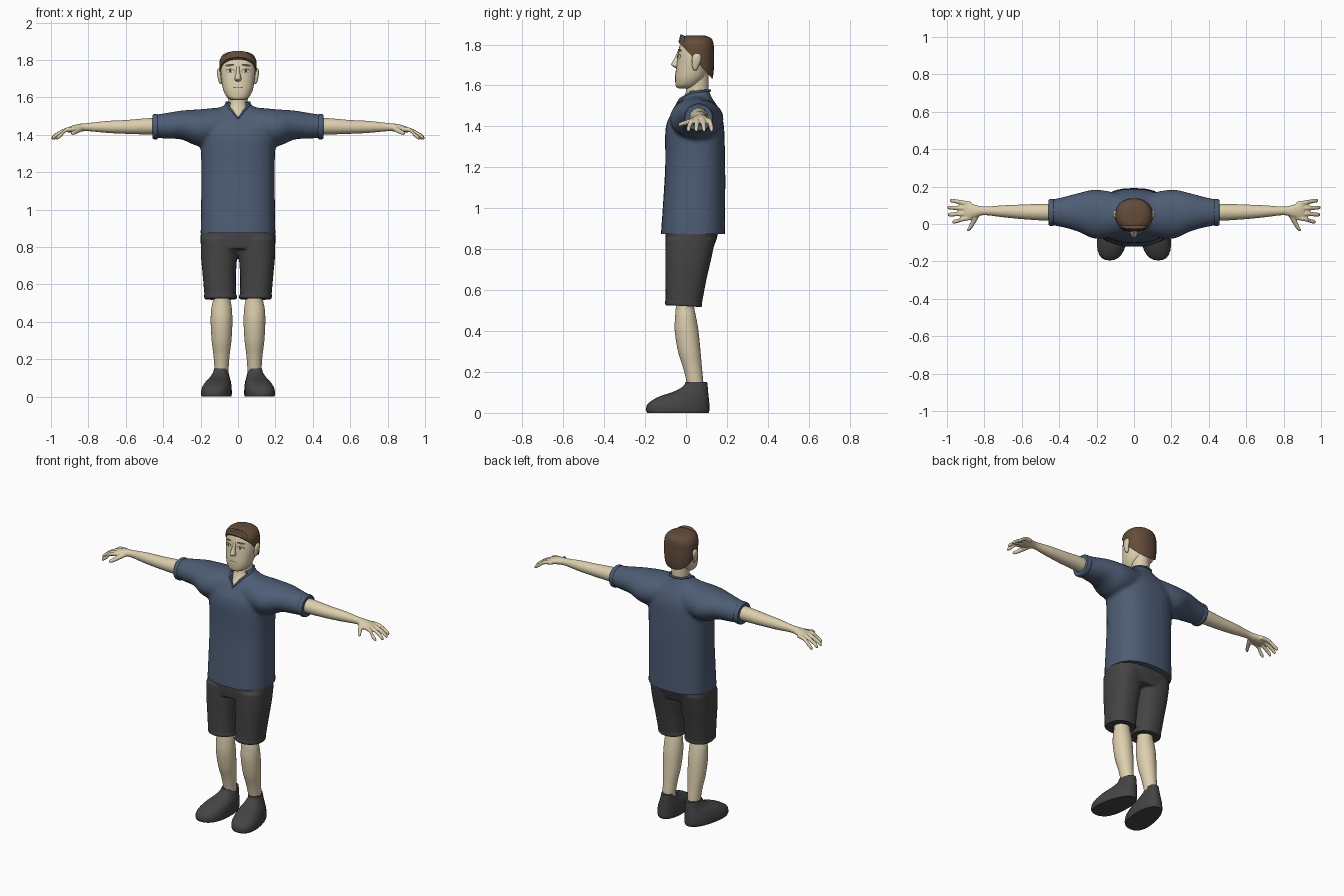
import bpy, bmesh, math
from mathutils import Vector
from mathutils.bvhtree import BVHTree


def material(name, rgb):
    m = bpy.data.materials.new(name)
    m.diffuse_color = (*rgb, 1)
    return m


SKIN = material("skin", (0.72, 0.62, 0.42))
SHIRT = material("blue_cloth", (0.075, 0.108, 0.175))
DARK = material("charcoal", (0.058, 0.058, 0.058))
HAIR = material("brown_hair", (0.125, 0.072, 0.043))
WHITE = material("eye_white", (0.62, 0.6, 0.53))
IRIS = material("dark_iris", (0.05, 0.045, 0.04))
LIPS = material("lips", (0.4, 0.27, 0.17))


def spline(keys, steps=5):
    """Catmull-Rom interpolation of cross-section keys."""
    out = []
    for i in range(len(keys) - 1):
        a, b, c, d = (keys[max(0, min(len(keys) - 1, i + k))] for k in (-1, 0, 1, 2))
        for s in range(steps):
            t = s / steps
            out.append([0.5 * (2 * q + (r - p) * t + (2 * p - 5 * q + 4 * r - e) * t * t
                               + (3 * q - p - 3 * r + e) * t ** 3) for p, q, r, e in zip(a, b, c, d)])
    return out + [list(keys[-1])]


def add_loft(bm, axis, keys, power=1.0, n=28):
    """keys: (position on axis, centre u, centre v, radius u, radius v)."""
    rings = []
    for t, cu, cv, ru, rv in spline(keys):
        ring = []
        for k in range(n):
            a = math.tau * k / n
            c, s = math.cos(a), math.sin(a)
            u = cu + ru * math.copysign(abs(c) ** power, c)
            v = cv + rv * math.copysign(abs(s) ** power, s)
            ring.append(bm.verts.new({"x": (t, u, v), "y": (u, t, v), "z": (u, v, t)}[axis]))
        rings.append(ring)
    for r0, r1 in zip(rings, rings[1:]):
        for k in range(n):
            bm.faces.new((r0[k], r0[(k + 1) % n], r1[(k + 1) % n], r1[k]))
    bm.faces.new(rings[0])
    bm.faces.new(rings[-1])


def finish(ob):
    """Apply modifiers and shade smooth with sharp creases kept."""
    dg = bpy.context.evaluated_depsgraph_get()
    me = bpy.data.meshes.new_from_object(ob.evaluated_get(dg))
    ob.modifiers.clear()
    ob.data = me
    me.shade_smooth()
    me.set_sharp_from_angle(angle=math.radians(45))
    return ob


def new_object(name, bm, mat):
    bmesh.ops.recalc_face_normals(bm, faces=bm.faces)
    me = bpy.data.meshes.new(name)
    bm.to_mesh(me)
    bm.free()
    me.materials.append(mat)
    ob = bpy.data.objects.new(name, me)
    bpy.context.collection.objects.link(ob)
    return ob


def part(name, mat, lofts, voxel=0, mirror=False, warp=None, smooth=3):
    bm = bmesh.new()
    for args in lofts:
        add_loft(bm, *args)
    if warp:
        for v in bm.verts:
            v.co = warp(v.co)
    ob = new_object(name, bm, mat)
    if voxel:
        r = ob.modifiers.new("blend", "REMESH")
        r.mode, r.voxel_size = "VOXEL", voxel
        s = ob.modifiers.new("soften", "SMOOTH")
        s.factor, s.iterations = 0.5, smooth
    if mirror:
        ob.modifiers.new("mirror", "MIRROR").use_mirror_merge = False
    return finish(ob)


def cut(ob, co, no):
    """Remove what lies behind a plane and close the opening."""
    bm = bmesh.new()
    bm.from_mesh(ob.data)
    res = bmesh.ops.bisect_plane(bm, geom=bm.verts[:] + bm.edges[:] + bm.faces[:],
                                 plane_co=co, plane_no=no, clear_inner=True)
    edges = [e for e in res["geom_cut"] if isinstance(e, bmesh.types.BMEdge) and e.is_boundary]
    bmesh.ops.edgeloop_fill(bm, edges=edges)
    bmesh.ops.recalc_face_normals(bm, faces=bm.faces)
    bm.to_mesh(ob.data)
    bm.free()
    finish(ob)


# shirt: torso and sleeves blended, with straight hem
half = [(0.05, 0.05, 1.45, 0.11, 0.1), (0.2, 0.052, 1.437, 0.132, 0.1), (0.3, 0.062, 1.452, 0.103, 0.078),
        (0.38, 0.063, 1.448, 0.081, 0.069), (0.455, 0.062, 1.445, 0.066, 0.061)]
sleeves = [(-k[0], *k[1:]) for k in reversed(half)] + half
torso = [(0.82, 0, 0.035, 0.2, 0.156), (0.88, 0, 0.035, 0.2, 0.157), (1.0, 0, 0.039, 0.198, 0.153),
         (1.2, 0, 0.045, 0.196, 0.147), (1.36, 0, 0.043, 0.2, 0.145), (1.42, 0, 0.045, 0.2, 0.138),
         (1.46, 0, 0.05, 0.19, 0.122), (1.5, 0, 0.053, 0.16, 0.1), (1.535, 0, 0.054, 0.115, 0.075),
         (1.56, 0, 0.056, 0.07, 0.062), (1.575, 0, 0.057, 0.062, 0.058)]
shirt = part("shirt", SHIRT, [("z", torso, 0.8), ("x", sleeves)], voxel=0.011, smooth=5)
cut(shirt, (0, 0, 0.875), (0, 0, 1))

# V-neck opening
bm = bmesh.new()
outline = [(0, 1.488), (0.06, 1.562), (0.06, 1.65), (-0.06, 1.65), (-0.06, 1.562)]
f = bm.faces.new([bm.verts.new((x, -0.3, z)) for x, z in outline])
ext = bmesh.ops.extrude_face_region(bm, geom=[f])["geom"]
bmesh.ops.translate(bm, vec=(0, 0.32, 0), verts=[v for v in ext if isinstance(v, bmesh.types.BMVert)])
cutter = new_object("neck_cutter", bm, SHIRT)
cutter.hide_render = True
b = shirt.modifiers.new("v_neck", "BOOLEAN")
b.operation, b.object = "DIFFERENCE", cutter
finish(shirt)
bpy.data.objects.remove(cutter)

# collar trim
side = [(0.035, -0.03, 1.532), (0.063, 0.02, 1.562), (0.062, 0.07, 1.572), (0.042, 0.105, 1.574)]
loop = [(0, -0.054, 1.488)] + side + [(0, 0.117, 1.575)] + [(-x, y, z) for x, y, z in reversed(side)]
cu = bpy.data.curves.new("collar", "CURVE")
cu.dimensions, cu.bevel_depth, cu.bevel_resolution = "3D", 0.006, 3
sp = cu.splines.new("POLY")
sp.points.add(len(loop) - 1)
for p, co in zip(sp.points, loop):
    p.co = (*co, 1)
sp.use_cyclic_u = True
cu.materials.append(SHIRT)
bpy.context.collection.objects.link(bpy.data.objects.new("collar", cu))

# sleeve cuffs
part("sleeve_cuffs", SHIRT, [("x", [(0.428, 0.062, 1.444, 0.068, 0.064), (0.434, 0.062, 1.444, 0.072, 0.068),
     (0.45, 0.062, 1.443, 0.071, 0.067), (0.456, 0.062, 1.443, 0.067, 0.063)])], mirror=True)

# shorts: hips and two legs blended, plus hems
leg = [(0.525, 0.094, -0.012, 0.084, 0.088), (0.65, 0.1, 0, 0.089, 0.1),
       (0.75, 0.101, 0.011, 0.097, 0.112), (0.85, 0.1, 0.022, 0.1, 0.122)]
flip = [(t, -x, y, a, c) for t, x, y, a, c in leg]
hips = [(0.79, 0, 0.016, 0.19, 0.112), (0.82, 0, 0.02, 0.199, 0.119), (0.88, 0, 0.028, 0.199, 0.129),
        (0.95, 0, 0.03, 0.19, 0.125)]
part("shorts", DARK, [("z", hips, 0.75), ("z", leg, 0.85), ("z", flip, 0.85)], voxel=0.007, smooth=4)
part("shorts_hems", DARK, [("z", [(0.522, 0.093, -0.012, 0.083, 0.086), (0.528, 0.093, -0.012, 0.087, 0.09),
     (0.543, 0.094, -0.011, 0.087, 0.09), (0.549, 0.094, -0.011, 0.083, 0.087)], 0.88)], mirror=True,
     warp=lambda c: Vector((c.x, c.y, c.z - 0.06 * (c.y + 0.01))))

# legs
part("legs", SKIN, [("z", [(0.6, 0.09, -0.005, 0.05, 0.05), (0.52, 0.087, -0.005, 0.047, 0.045),
     (0.47, 0.088, -0.002, 0.055, 0.051), (0.4, 0.088, 0.003, 0.058, 0.058), (0.3, 0.088, 0.016, 0.053, 0.055),
     (0.22, 0.088, 0.032, 0.043, 0.046), (0.14, 0.088, 0.045, 0.037, 0.04), (0.1, 0.088, 0.045, 0.035, 0.037)])],
     mirror=True)

# shoes: footprints stacked upward, toes turned out and wider than heels
part("shoes", DARK, [("z", [(0, 0.112, -0.04, 0.076, 0.15), (0.015, 0.112, -0.04, 0.079, 0.155),
     (0.045, 0.111, -0.036, 0.077, 0.15), (0.078, 0.107, -0.012, 0.068, 0.123), (0.105, 0.103, 0.025, 0.054, 0.083),
     (0.13, 0.101, 0.046, 0.044, 0.06), (0.15, 0.1, 0.05, 0.04, 0.053)], 0.85)], mirror=True,
     warp=lambda c: Vector((0.112 + (c.x - 0.112) * (0.955 - 0.9 * c.y) - 0.12 * (c.y + 0.04), c.y, c.z)))

# arms with palm, fingers and thumb blended
arm = [(0.4, 0.062, 1.445, 0.046, 0.046), (0.48, 0.063, 1.445, 0.045, 0.044), (0.6, 0.065, 1.442, 0.039, 0.037),
       (0.7, 0.068, 1.442, 0.032, 0.032), (0.8, 0.07, 1.441, 0.023, 0.022), (0.85, 0.069, 1.437, 0.034, 0.021),
       (0.89, 0.07, 1.43, 0.045, 0.018), (0.91, 0.072, 1.426, 0.042, 0.013)]
arms = [("x", arm)]
for y0, y1, tip in ((0.108, 0.125, 0.985), (0.083, 0.088, 0.998), (0.058, 0.05, 0.996), (0.034, 0.012, 0.972)):
    arms.append(("x", [(0.87, y0, 1.431, 0.012, 0.013), (0.92, y0 + (y1 - y0) * 0.4, 1.425, 0.0125, 0.0125),
                       (tip - 0.03, y0 + (y1 - y0) * 0.8, 1.402, 0.0115, 0.012),
                       (tip - 0.008, y1, 1.386, 0.01, 0.012), (tip, y1, 1.379, 0.005, 0.006)], 1.0, 12))
arms.append(("y", [(0.06, 0.835, 1.436, 0.018, 0.015), (0.025, 0.852, 1.426, 0.016, 0.014),
                   (-0.01, 0.87, 1.415, 0.013, 0.012), (-0.03, 0.882, 1.409, 0.011, 0.01),
                   (-0.038, 0.886, 1.406, 0.006, 0.005)], 1.0, 12))
part("arms_and_hands", SKIN, arms, voxel=0.0045, mirror=True, smooth=3)

# neck and head
part("neck", SKIN, [("z", [(1.44, 0, 0.03, 0.06, 0.085), (1.49, 0, 0.032, 0.057, 0.077), (1.53, 0, 0.043, 0.054, 0.06),
     (1.57, 0, 0.055, 0.052, 0.055), (1.62, 0, 0.055, 0.053, 0.055), (1.66, 0, 0.055, 0.053, 0.055)])])
head = part("head", SKIN, [("z", [(1.586, 0, -0.005, 0.03, 0.032), (1.594, 0, 0, 0.05, 0.048),
     (1.61, 0, 0.008, 0.065, 0.06), (1.64, 0, 0.02, 0.079, 0.073), (1.68, 0, 0.03, 0.087, 0.079),
     (1.73, 0, 0.038, 0.093, 0.08), (1.78, 0, 0.044, 0.091, 0.079), (1.815, 0, 0.046, 0.076, 0.066),
     (1.832, 0, 0.046, 0.045, 0.04)], 0.88)])

# hair cap, trimmed on a sloping hairline, with a raised quiff
hair = part("hair", HAIR, [("z", [(1.58, 0, 0.05, 0.07, 0.06), (1.64, 0, 0.046, 0.09, 0.085),
     (1.7, 0, 0.047, 0.099, 0.09), (1.76, 0, 0.047, 0.1, 0.09), (1.8, 0, 0.047, 0.097, 0.088),
     (1.828, 0, 0.047, 0.08, 0.078), (1.842, 0, 0.046, 0.052, 0.052), (1.845, 0, 0.046, 0.025, 0.025)], 0.88)])
cut(hair, (0, -0.035, 1.812), (0, 1.1, 1))
part("hair_quiff", HAIR, [("z", [(1.805, 0, -0.012, 0.075, 0.022), (1.825, 0, -0.012, 0.068, 0.02),
     (1.84, 0, -0.018, 0.048, 0.012), (1.848, 0, -0.023, 0.025, 0.004)])])

# nose and ears
part("nose", SKIN, [("z", [(1.768, 0, -0.032, 0.008, 0.008), (1.735, 0, -0.042, 0.01, 0.014),
     (1.705, 0, -0.048, 0.017, 0.024), (1.694, 0, -0.046, 0.017, 0.021), (1.686, 0, -0.042, 0.009, 0.01)])])
part("ears", SKIN, [("z", [(1.672, 0.091, 0.045, 0.004, 0.005), (1.685, 0.094, 0.045, 0.01, 0.013),
     (1.72, 0.1, 0.05, 0.011, 0.022), (1.745, 0.1, 0.053, 0.011, 0.02), (1.757, 0.098, 0.054, 0.005, 0.008)])],
     mirror=True)

# painted face details: thin plates projected on the face
face = BVHTree.FromPolygons([v.co for v in head.data.vertices], [p.vertices[:] for p in head.data.polygons])


def patch(name, mat, cx, cz, rx, rz, offset, tilt=0.0, n=20):
    bm = bmesh.new()

    def on_face(x, z):
        hit = face.ray_cast(Vector((x, -1, z)), Vector((0, 1, 0)))[0]
        return bm.verts.new((x, (hit.y if hit else 0) - offset, z))

    mid = on_face(cx, cz)
    rim = [on_face(cx + rx * math.cos(a), cz + rz * math.sin(a) + tilt * rx * math.cos(a))
           for a in (math.tau * k / n for k in range(n))]
    for k in range(n):
        bm.faces.new((mid, rim[k], rim[(k + 1) % n]))
    return finish(new_object(name, bm, mat))


for tag, s in (("left", 1), ("right", -1)):
    patch(tag + "_eye_outline", IRIS, s * 0.042, 1.742, 0.024, 0.0115, 0.002)
    patch(tag + "_eye", WHITE, s * 0.042, 1.741, 0.022, 0.0095, 0.0035)
    patch(tag + "_iris", IRIS, s * 0.042, 1.742, 0.0075, 0.008, 0.005)
    patch(tag + "_eyebrow", HAIR, s * 0.044, 1.772, 0.025, 0.006, 0.004, tilt=-0.1 * s)
patch("mouth", LIPS, 0, 1.653, 0.028, 0.0035, 0.002)
